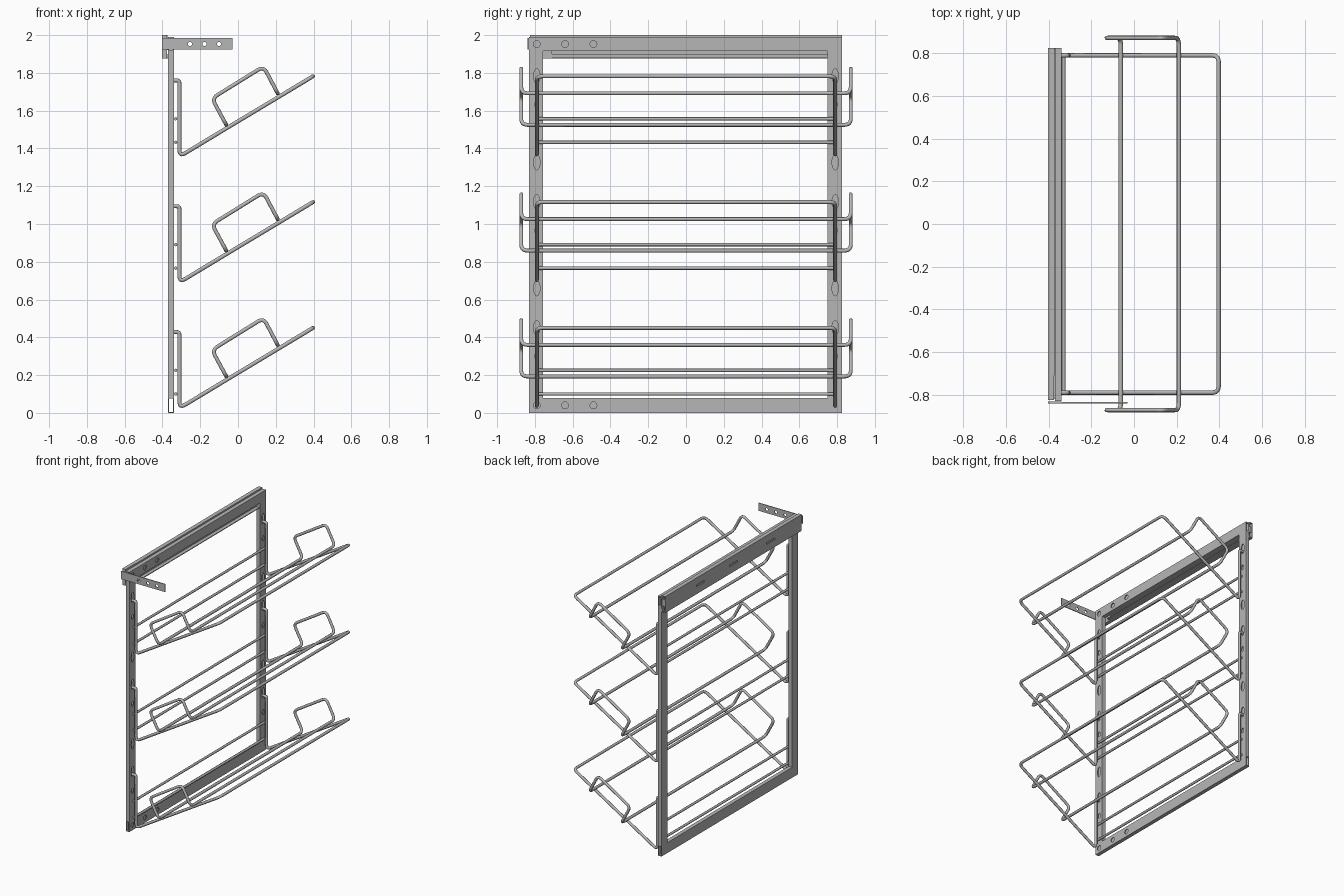
import bpy, bmesh, math
from mathutils import Vector, Matrix

if "Cube" in bpy.data.objects:
    bpy.data.objects.remove(bpy.data.objects["Cube"])

steel = bpy.data.materials.new("grey_steel")
steel.use_nodes = True
GREY = (0.47, 0.47, 0.47, 1)
steel.diffuse_color = GREY
steel.node_tree.nodes["Principled BSDF"].inputs["Base Color"].default_value = GREY


def add(name, mesh):
    ob = bpy.data.objects.new(name, mesh)
    bpy.context.collection.objects.link(ob)
    if not mesh.materials:
        mesh.materials.append(steel)
    return ob


def box(name, x, y, z):
    """Box from (min, max) ranges."""
    bm = bmesh.new()
    bmesh.ops.create_cube(bm, size=1)
    for v in bm.verts:
        v.co = [(r[0] + r[1]) / 2 + c * (r[1] - r[0]) for r, c in zip((x, y, z), v.co)]
    me = bpy.data.meshes.new(name)
    bm.to_mesh(me)
    bm.free()
    return add(name, me)


def hole(axis, pos, ry, rz, depth):
    """Oval cutter pointing along x or y."""
    bm = bmesh.new()
    bmesh.ops.create_cone(bm, cap_ends=True, segments=16, radius1=1, radius2=1, depth=depth)
    bm.transform(Matrix.Diagonal((rz, ry, 1, 1)))
    bm.transform(Matrix.Rotation(math.pi / 2, 4, "Y"))
    if axis == "y":
        bm.transform(Matrix.Rotation(math.pi / 2, 4, "Z"))
    bm.transform(Matrix.Translation(pos))
    me = bpy.data.meshes.new("cutter")
    bm.to_mesh(me)
    bm.free()
    return add("cutter", me)


def bake(ob):
    """Replace the object's data by its evaluated mesh."""
    dg = bpy.context.evaluated_depsgraph_get()
    return bpy.data.meshes.new_from_object(ob.evaluated_get(dg))


def cut(ob, cutters):
    for c in cutters:
        m = ob.modifiers.new("cut", "BOOLEAN")
        m.operation, m.solver, m.object = "DIFFERENCE", "EXACT", c
    me = bake(ob)
    ob.modifiers.clear()
    ob.data = me
    for c in cutters:
        bpy.data.objects.remove(c)
    return ob


def wire(name, pts, closed=False, r=0.0105, bend=0.035):
    """Round wire through the points with filleted corners."""
    pts = [Vector(p) for p in pts]
    n, path = len(pts), []
    for i, p in enumerate(pts):
        if not closed and i in (0, n - 1):
            path.append(p)
            continue
        a, b = pts[i - 1] - p, pts[(i + 1) % n] - p
        d = min(bend, a.length * 0.45, b.length * 0.45)
        a, b = p + a.normalized() * d, p + b.normalized() * d
        for k in range(7):
            t = k / 6
            path.append(a * (1 - t) ** 2 + p * 2 * t * (1 - t) + b * t * t)
    cu = bpy.data.curves.new(name, "CURVE")
    cu.dimensions = "3D"
    cu.bevel_depth, cu.bevel_resolution, cu.use_fill_caps = r, 2, True
    s = cu.splines.new("POLY")
    s.points.add(len(path) - 1)
    for q, p in zip(s.points, path):
        q.co = (*p, 1)
    s.use_cyclic_u = closed
    tmp = bpy.data.objects.new("tmp", cu)
    bpy.context.collection.objects.link(tmp)
    me = bake(tmp)
    bpy.data.objects.remove(tmp)
    ob = add(name, me)
    bpy.ops.object.select_all(action="DESELECT")
    ob.select_set(True)
    bpy.context.view_layer.objects.active = ob
    bpy.ops.object.shade_smooth_by_angle(angle=math.radians(50))
    return ob


FX = (-0.37, -0.34)          # frame depth
INNER = (-0.365, -0.345)     # hollow inside the frame
TIERS = [k * 0.666 for k in range(3)]

# Hollow top and bottom rails with a few round holes on the inner face
for name, z in (("bottom_rail", (0, 0.08)), ("top_rail", (1.915, 1.99))):
    mid = sum(z) / 2
    cutters = [box("cutter", INNER, (-1, 1), (z[0] + 0.005, z[1] - 0.005))]
    cutters += [hole("x", (-0.34, y, mid), 0.018, 0.018, 0.02) for y in (-0.79, -0.64, -0.49)]
    cut(box(name, FX, (-0.83, 0.825), z), cutters)

# Hollow posts with slots and small holes
for name, y in (("front_post", (-0.83, -0.757)), ("back_post", (0.75, 0.825))):
    mid = 0.79 if y[0] > 0 else -0.79
    cutters = [box("cutter", INNER, (y[0] + 0.005, y[1] - 0.005), (0.085, 1.91))]
    for z in TIERS:
        cutters.append(hole("x", (-0.34, mid, z + 0.45), 0.017, 0.04, 0.02))
        cutters.append(hole("x", (-0.34, mid, z + 0.3), 0.012, 0.02, 0.02))
        if z < 1:
            cutters.append(hole("x", (-0.34, mid, z + 0.66), 0.017, 0.04, 0.02))
    cut(box(name, FX, y, (0.08, 1.915)), cutters)

# Slide rail behind the top of the frame: a channel with lips and cut windows
Y = (-0.71, 0.825)
web = box("slide_web", (-0.403, -0.397), Y, (1.875, 2.0))
cut(web, [box("cutter", (-0.5, -0.3), (y - 0.05, y + 0.05), (1.93, 1.945)) for y in (-0.45, 0, 0.4)])
box("slide_top_flange", (-0.397, -0.372), Y, (1.994, 2.0))
box("slide_bottom_flange", (-0.397, -0.345), Y, (1.875, 1.881))
box("slide_top_lip", (-0.378, -0.372), Y, (1.975, 1.994))
box("slide_bottom_lip", (-0.378, -0.372), Y, (1.881, 1.9))
box("slide_runner", (-0.392, -0.37), (-0.82, 0.82), (1.92, 1.97))

# End bracket and pierced mounting tab
box("slide_end_block", (-0.403, -0.375), (-0.825, -0.71), (1.875, 2.0))
box("slide_end_plate", (-0.403, -0.34), (-0.84, -0.832), (1.925, 1.985))
tab = box("mounting_tab", (-0.345, -0.03), (-0.84, -0.834), (1.925, 1.985))
cut(tab, [hole("y", (x, -0.837, 1.953), 0.011, 0.011, 0.05) for x in (-0.255, -0.177, -0.1)])

# Three sloping wire baskets
for i, z in enumerate(TIERS):
    tier = ("lower", "middle", "upper")[i]
    side = [(-0.345, 0.428), (-0.31, 0.428), (-0.31, 0.025), (0.397, 0.45)]
    loop = [(x, -0.79, h + z) for x, h in side]
    loop += [(x, 0.79, h + z) for x, h in reversed(side)]
    wire(tier + "_shelf_wire", loop)
    hoop = [(-0.062, 0.193), (-0.138, 0.333), (0.135, 0.502), (0.21, 0.36)]
    guard = [(x, -0.872, h + z) for x, h in hoop]
    guard += [(x, 0.872, h + z) for x, h in reversed(hoop)]
    wire(tier + "_guard_wire", guard, closed=True)
    for part, h in (("_back_wire_low", 0.1), ("_back_wire_high", 0.225)):
        wire(tier + part, [(-0.33, -0.79, z + h), (-0.33, 0.79, z + h)], r=0.009)
